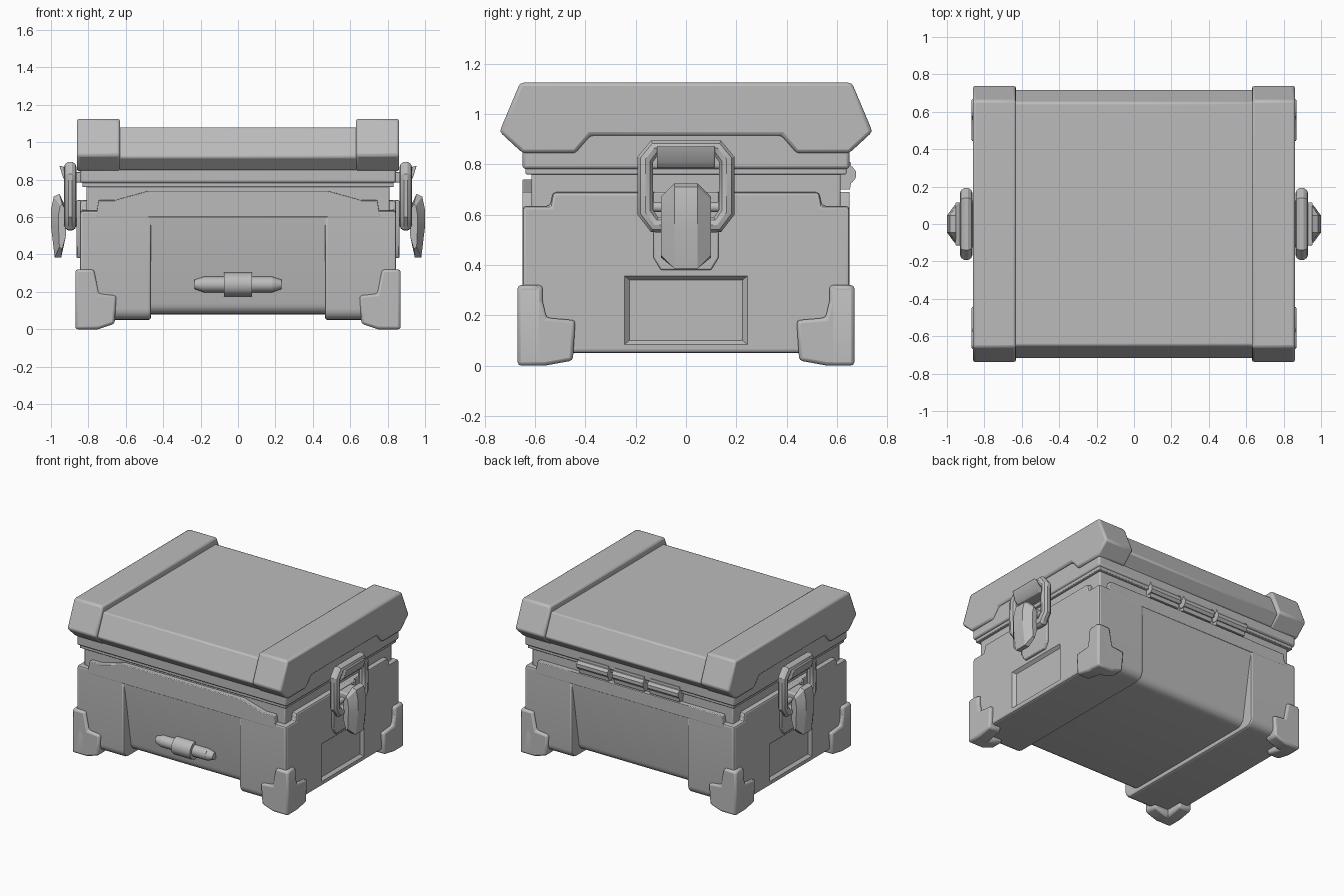
import bpy, bmesh, math
from mathutils import Vector

if "Cube" in bpy.data.objects:
    bpy.data.objects.remove(bpy.data.objects["Cube"], do_unlink=True)

gray = bpy.data.materials.new("plain_gray")
gray.use_nodes = True
color = (0.5, 0.5, 0.5, 1)
gray.diffuse_color = color
gray.node_tree.nodes["Principled BSDF"].inputs["Base Color"].default_value = color


def place(axis, t, p):
    """Put a 2D profile point at distance t along the given axis."""
    return {"x": (t, p[0], p[1]), "y": (p[0], t, p[1]), "z": (p[0], p[1], t)}[axis]


def select(ob):
    bpy.ops.object.select_all(action="DESELECT")
    ob.select_set(True)
    bpy.context.view_layer.objects.active = ob


def finish(ob, bevel=0, mirror=""):
    """Material, shading, bevel and mirroring shared by every part."""
    if not ob.data.materials:
        ob.data.materials.append(gray)
    select(ob)
    bpy.ops.object.shade_smooth_by_angle(angle=math.radians(32))
    if bevel:
        m = ob.modifiers.new("bevel", "BEVEL")
        m.width, m.segments, m.limit_method = bevel, 2, "ANGLE"
        m.angle_limit = math.radians(35)
    if mirror:
        m = ob.modifiers.new("mirror", "MIRROR")
        m.use_axis = ["x" in mirror, "y" in mirror, False]
        m.use_mirror_merge = False
    return ob


def prism(name, axis, a, b, pts, end=None, bevel=0, mirror=""):
    """Extrude a profile from a to b, optionally lofting to another profile."""
    bm = bmesh.new()
    lo = [bm.verts.new(place(axis, a, p)) for p in pts]
    hi = [bm.verts.new(place(axis, b, p)) for p in (end or pts)]
    bm.faces.new(lo)
    bm.faces.new(hi)
    n = len(lo)
    for i in range(n):
        j = (i + 1) % n
        bm.faces.new((lo[i], lo[j], hi[j], hi[i]))
    bmesh.ops.recalc_face_normals(bm, faces=bm.faces)
    me = bpy.data.meshes.new(name)
    bm.to_mesh(me)
    bm.free()
    ob = bpy.data.objects.new(name, me)
    bpy.context.collection.objects.link(ob)
    return finish(ob, bevel, mirror)


def both(half):
    """Close a half profile by reflecting it across the first coordinate."""
    return half + [(-u, v) for u, v in reversed(half)]


def rect(u, lo, hi):
    return both([(u, lo), (u, hi)])


def arc(cy, cz, r, steps=5):
    """Lower outer quarter round, running from the side to the bottom."""
    angles = [math.pi / 2 * i / steps for i in range(steps + 1)]
    return [(cy + r * math.cos(t), cz - r * math.sin(t)) for t in angles]


def rod(name, axis, centre, radius, length, sides=16, tip=None, mirror=""):
    bm = bmesh.new()
    bmesh.ops.create_cone(bm, cap_ends=True, segments=sides, radius1=radius,
                          radius2=radius if tip is None else tip, depth=length)
    me = bpy.data.meshes.new(name)
    direction = Vector((1, 0, 0) if axis == "x" else (0, 1, 0))
    turn = direction.to_track_quat("Z", "Y").to_matrix()
    bmesh.ops.transform(bm, matrix=turn.to_4x4(), verts=bm.verts)
    bmesh.ops.translate(bm, vec=centre, verts=bm.verts)
    bm.to_mesh(me)
    bm.free()
    ob = bpy.data.objects.new(name, me)
    bpy.context.collection.objects.link(ob)
    return finish(ob, 0, mirror)


# Body ends, with notched upper corners and a rounded lower edge
end_profile = both([(0.53, 0.69), (0.54, 0.635), (0.65, 0.635)] + arc(0.59, 0.11, 0.06))
body_end = prism("body_end", "x", 0.465, 0.845, end_profile, bevel=0.014)

# Framed recess cut into the side of each end
cutter = prism("recess_cutter", "x", 0.825, 0.865,
               rect(0.225, 0.10, 0.34), rect(0.265, 0.066, 0.374))
cutter.hide_render = True
cut = body_end.modifiers.new("recess", "BOOLEAN")
cut.operation, cut.object, cut.solver = "DIFFERENCE", cutter, "EXACT"
select(body_end)
for m in list(body_end.modifiers):
    bpy.ops.object.modifier_apply(modifier=m.name)
bpy.data.objects.remove(cutter, do_unlink=True)
finish(body_end, mirror="x")

# Middle of the body, sloping inward toward the bottom
prism("body_middle", "x", -0.475, 0.475,
      both([(0.65, 0.69), (0.65, 0.62)] + arc(0.51, 0.14, 0.06)))

# Upper edge plates and inner liner
prism("front_edge_plate", "y", -0.651, -0.60,
      both([(0.76, 0.6), (0.745, 0.69), (0.66, 0.69), (0.48, 0.74)]), bevel=0.005)
prism("back_edge_plate", "y", 0.60, 0.651, both([(0.76, 0.6), (0.745, 0.69)]), bevel=0.005)
prism("liner", "z", 0.55, 0.77, rect(0.81, -0.615, 0.615), bevel=0.008)

# Corner feet: a front and a side plate wrapped around each corner
prism("foot_front_plate", "y", 0.57, 0.67,
      [(0.87, 0), (0.75, 0), (0.66, 0.03), (0.65, 0.18), (0.745, 0.19),
       (0.77, 0.32), (0.86, 0.32), (0.87, 0.30)], bevel=0.014, mirror="xy")
prism("foot_side_plate", "x", 0.77, 0.87,
      [(0.67, 0), (0.56, 0), (0.45, 0.02), (0.44, 0.18), (0.555, 0.19),
       (0.585, 0.32), (0.66, 0.32), (0.67, 0.30)], bevel=0.014, mirror="xy")

# Lid: lip, rim, middle panel and thick end caps
prism("lid_lip", "z", 0.76, 0.79, rect(0.832, -0.638, 0.638), bevel=0.005)
prism("lid_rim", "z", 0.782, 0.93, rect(0.845, -0.65, 0.65), bevel=0.012)
prism("lid_panel", "x", -0.64, 0.64,
      both([(0.65, 0.85), (0.72, 0.92), (0.65, 1.08)]), bevel=0.01)
prism("lid_end_cap", "x", 0.63, 0.862,
      both([(0.38, 0.915), (0.44, 0.845), (0.65, 0.845), (0.742, 0.93), (0.66, 1.125)]),
      bevel=0.014, mirror="x")

# Front grip
rod("grip_bar", "x", (0, -0.60, 0.24), 0.042, 0.37)
rod("grip_collar", "x", (0, -0.60, 0.24), 0.064, 0.15, sides=12)
rod("grip_tip", "x", (0.207, -0.60, 0.24), 0.042, 0.05, tip=0.025, mirror="x")

# Back hinges
for i in (-1, 0, 1):
    x = i * 0.285
    rod("hinge_barrel", "x", (x, 0.64, 0.76), 0.038, 0.25, sides=10)
    prism("hinge_leaf", "x", x - 0.12, x + 0.12,
          [(0.60, 0.70), (0.652, 0.70), (0.66, 0.75), (0.655, 0.81), (0.60, 0.81)])

# Side latches: base, mount, pin and lid hook
prism("latch_base", "x", 0.83, 0.863,
      both([(0.10, 0.38), (0.13, 0.43), (0.13, 0.69)]), bevel=0.006, mirror="x")
prism("latch_mount", "x", 0.85, 0.935, rect(0.075, 0.55, 0.68), bevel=0.008, mirror="x")
rod("latch_pin", "y", (0.895, 0, 0.63), 0.02, 0.26, sides=12, mirror="x")
prism("lid_hook", "y", -0.115, 0.115,
      [(0.83, 0.785), (0.91, 0.785), (0.935, 0.81), (0.955, 0.875),
       (0.93, 0.868), (0.90, 0.84), (0.83, 0.84)], bevel=0.005, mirror="x")

# Latch lever: raised centre strip with sloping cheeks
strip = [(0.955, 0.725), (0.985, 0.71), (1.0, 0.64), (1.0, 0.55),
         (0.98, 0.385), (0.945, 0.385), (0.92, 0.5), (0.92, 0.65)]
cheek = [(0.94, 0.67), (0.95, 0.66), (0.96, 0.61), (0.96, 0.55),
         (0.955, 0.44), (0.94, 0.43), (0.92, 0.5), (0.92, 0.63)]
prism("lever_strip", "y", -0.045, 0.045, strip, mirror="x")
prism("lever_cheek", "y", 0.045, 0.10, strip, cheek, mirror="xy")

# Latch loop: a bent tube running over the lid hook
half = [(0.08, 0.56), (0.125, 0.56), (0.162, 0.61), (0.162, 0.82), (0.125, 0.866)]
path = both(half)
curve = bpy.data.curves.new("latch_loop", "CURVE")
curve.dimensions = "3D"
curve.bevel_depth, curve.bevel_resolution, curve.use_fill_caps = 0.034, 3, True
line = curve.splines.new("POLY")
line.points.add(len(path) - 1)
for point, (y, z) in zip(line.points, path):
    point.co = (0.897, y, z, 1)
loop = bpy.data.objects.new("latch_loop", curve)
bpy.context.collection.objects.link(loop)
select(loop)
bpy.ops.object.convert(target="MESH")
finish(bpy.context.view_layer.objects.active, mirror="x")
